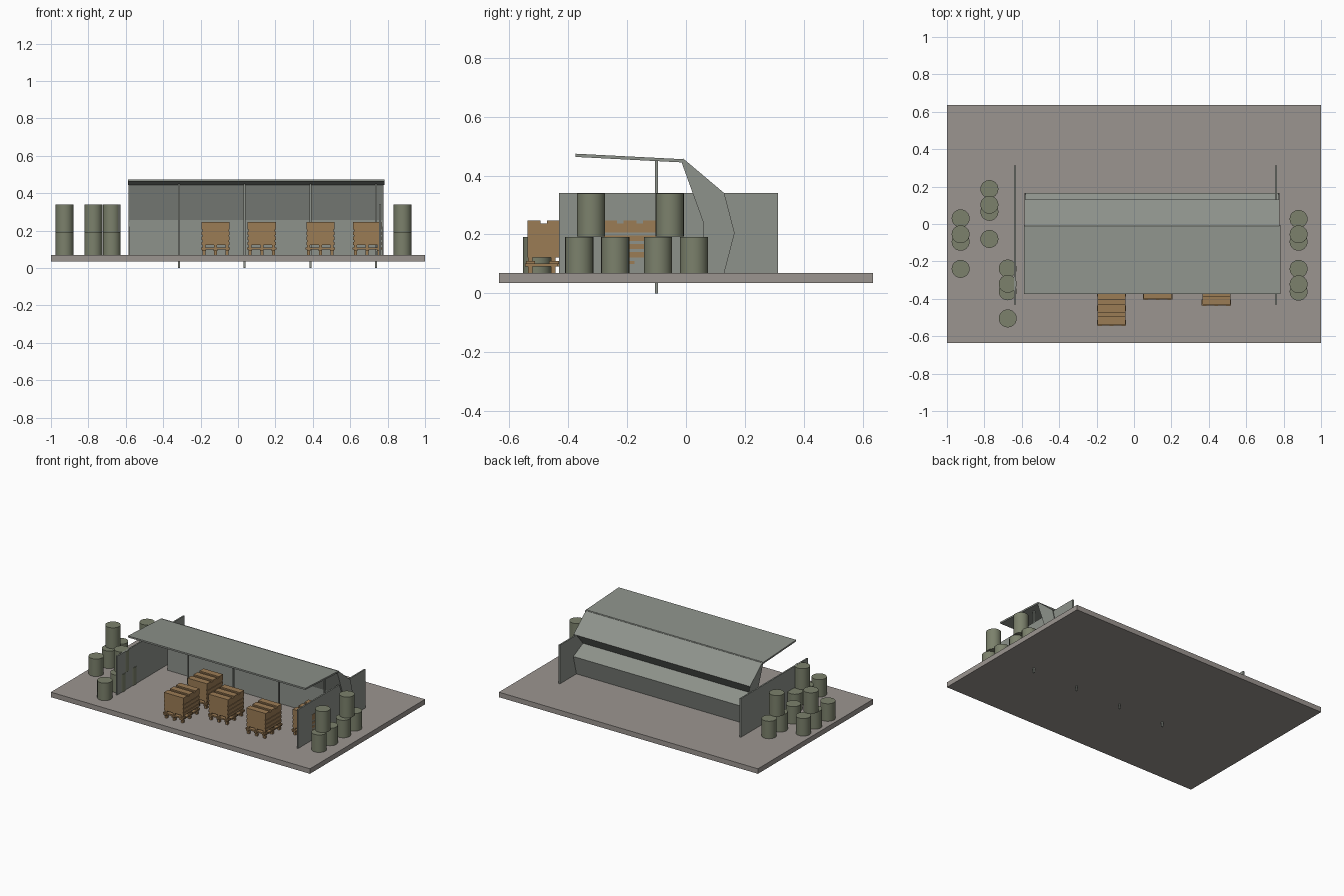
import bpy, bmesh
from mathutils import Matrix

if "Cube" in bpy.data.objects:
    bpy.data.objects.remove(bpy.data.objects["Cube"])


def mat(name, c):
    m = bpy.data.materials.new(name)
    m.diffuse_color = (*c, 1)
    m.use_nodes = True
    m.node_tree.nodes["Principled BSDF"].inputs["Base Color"].default_value = m.diffuse_color
    return m


STONE = mat("concrete", (0.33, 0.30, 0.28))
METAL = mat("painted_metal", (0.27, 0.29, 0.26))
DRUM = mat("green_drum", (0.20, 0.22, 0.15))
WOOD = mat("wood", (0.33, 0.20, 0.09))


def finish(name, bm, m):
    bmesh.ops.recalc_face_normals(bm, faces=bm.faces)
    me = bpy.data.meshes.new(name)
    bm.to_mesh(me)
    bm.free()
    me.materials.append(m)
    ob = bpy.data.objects.new(name, me)
    bpy.context.collection.objects.link(ob)
    return ob


def add_box(bm, lo, hi):
    c = [(a + b) / 2 for a, b in zip(lo, hi)]
    s = [b - a for a, b in zip(lo, hi)]
    bmesh.ops.create_cube(bm, size=1, matrix=Matrix.Translation(c) @ Matrix.Diagonal((*s, 1)))


def box(name, lo, hi, m):
    bm = bmesh.new()
    add_box(bm, lo, hi)
    return finish(name, bm, m)


def prism(name, profile, x0, x1, m):
    """Extrude a closed (y, z) profile along x."""
    bm = bmesh.new()
    f = bm.faces.new([bm.verts.new((x0, y, z)) for y, z in profile])
    r = bmesh.ops.extrude_face_region(bm, geom=[f])
    bmesh.ops.translate(bm, vec=(x1 - x0, 0, 0),
                        verts=[v for v in r["geom"] if isinstance(v, bmesh.types.BMVert)])
    return finish(name, bm, m)


# ground slab and side walls
box("slab", (-1, -0.635, 0.035), (1, 0.635, 0.07), STONE)
for x, side in ((-0.637, "left"), (0.76, "right")):
    box(side + "_wall", (x - 0.005, -0.43, 0.07), (x + 0.005, 0.312, 0.34), METAL)

# canopy roof and its posts
prism("canopy", [(-0.375, 0.463), (-0.375, 0.474), (-0.005, 0.455), (-0.005, 0.444)],
      -0.588, 0.782, METAL)
for x in (-0.315, 0.035, 0.387, 0.737):
    box("post", (x - 0.005, -0.105, 0), (x + 0.005, -0.095, 0.455), METAL)

# folded back shelter: upper wedge, lower wedge and end plates
prism("upper_shelter", [(-0.01, 0.458), (0.13, 0.34), (0.057, 0.256), (-0.015, 0.445)],
      -0.583, 0.775, METAL)
prism("lower_shelter", [(0.057, 0.256), (0.165, 0.205), (0.13, 0.07), (0.057, 0.07)],
      -0.583, 0.775, METAL)
for x in (-0.585, 0.773):
    prism("shelter_end", [(-0.01, 0.458), (0.13, 0.34), (0.165, 0.205), (0.13, 0.07),
                          (0.12, 0.07), (-0.015, 0.445)], x, x + 0.004, METAL)


# drums, standing and stacked
def drum(x, y, z):
    bm = bmesh.new()
    bmesh.ops.create_cone(bm, cap_ends=True, segments=24, radius1=0.048, radius2=0.048,
                          depth=0.146, matrix=Matrix.Translation((x, y, z + 0.073)))
    ob = finish("drum", bm, DRUM)
    for p in ob.data.polygons:
        p.use_smooth = len(p.vertices) == 4


stacks = [
    (0.88, (0.027, -0.095, -0.24, -0.362), (-0.055, -0.322)),
    (-0.927, (0.03, -0.095, -0.24), (-0.055,)),
    (-0.773, (0.187, 0.065, -0.08), (0.103,)),
    (-0.675, (-0.238, -0.36, -0.505), (-0.32,)),
]
for x, low, high in stacks:
    for y in low:
        drum(x, y, 0.046)
    for y in high:
        drum(x, y, 0.193)


# slatted crates on pallets
def crate(cx, cy):
    w, d = 0.075, 0.088
    bm = bmesh.new()
    for sx in (-1, 0, 1):                     # pallet feet
        for sy in (-1, 0, 1):
            x, y = cx + sx * 0.062, cy + sy * 0.078
            add_box(bm, (x - 0.008, y - 0.008, 0.07), (x + 0.008, y + 0.008, 0.125))
        x = cx + sx * 0.062
        add_box(bm, (x - 0.01, cy - d - 0.008, 0.092), (x + 0.01, cy + d + 0.008, 0.102))
    for sy in (-1, 0, 1):                     # pallet cross boards
        y = cy + sy * 0.078
        add_box(bm, (cx - w - 0.003, y - 0.015, 0.1), (cx + w + 0.003, y + 0.015, 0.11))
    add_box(bm, (cx - w + 0.004, cy - d, 0.122), (cx + w - 0.004, cy + d, 0.238))
    for z in (0.122, 0.15, 0.178):            # side slats
        add_box(bm, (cx - w, cy - d, z), (cx + w, cy + d, z + 0.018))
    add_box(bm, (cx - w, cy - d, 0.206), (cx + w, cy + d, 0.238))
    for i in range(3):                        # lid boards
        y = cy - d + i * 0.066
        add_box(bm, (cx - w, y, 0.236), (cx + w, y + 0.044, 0.247))
    finish("crate", bm, WOOD)


for x, y in ((-0.12, -0.45), (-0.12, -0.19), (0.127, -0.31), (0.44, -0.342), (0.691, -0.19)):
    crate(x, y)
